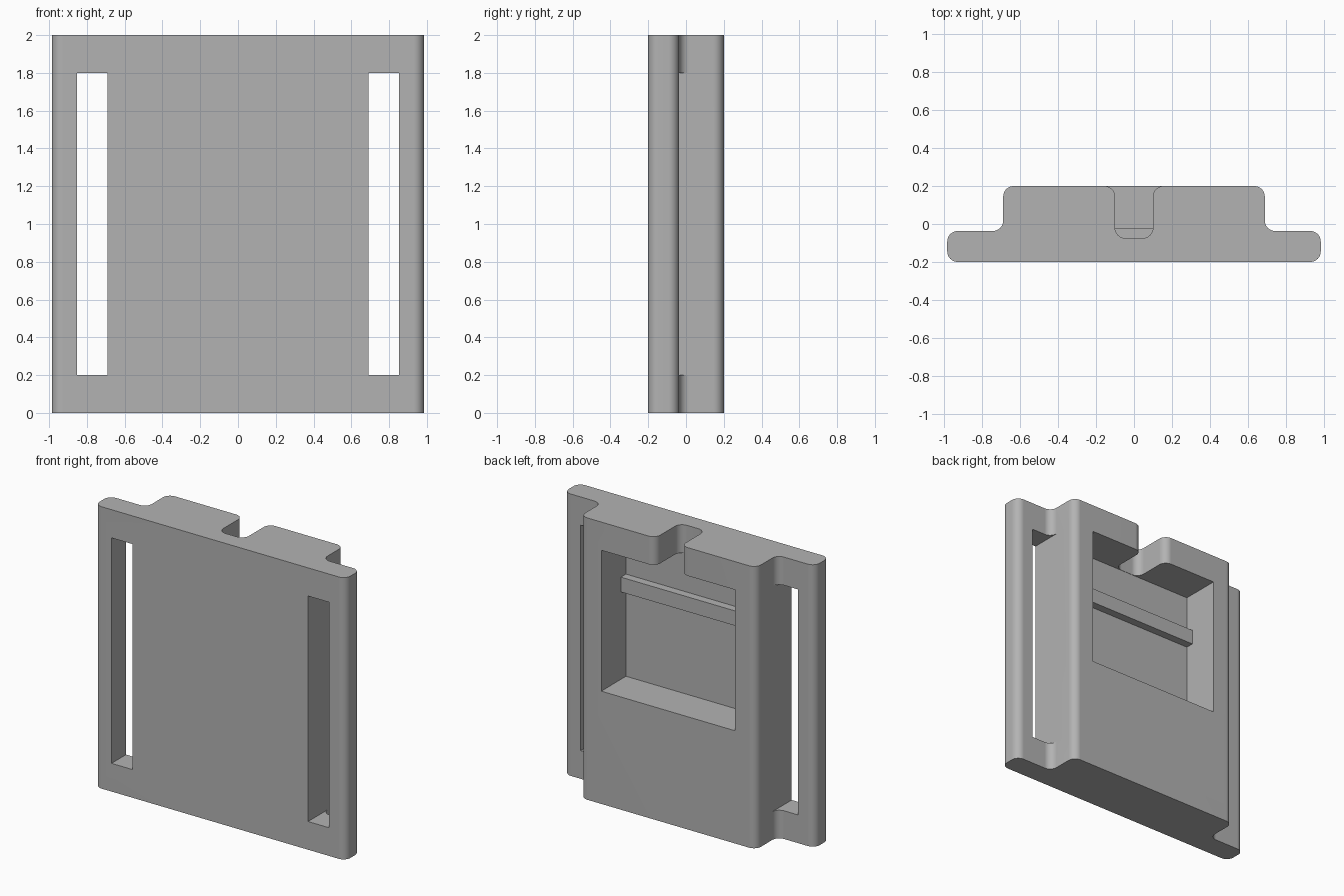
import bpy, bmesh, math
from mathutils import Vector

cube = bpy.data.objects.get("Cube")
if cube:
    bpy.data.objects.remove(cube, do_unlink=True)

grey = bpy.data.materials.new("plain_grey")
grey.use_nodes = True
colour = (0.45, 0.45, 0.45, 1)
grey.diffuse_color = colour
grey.node_tree.nodes["Principled BSDF"].inputs["Base Color"].default_value = colour

R = 0.055        # radius of every rounded corner
HEIGHT = 2.0
BLOCK = 0.69     # half width of the raised back block


def rounded(corners, steps=8):
    """Outline through (x, y, radius) corners, each one replaced by an arc."""
    out = []
    for i, (x, y, r) in enumerate(corners):
        p = Vector((x, y))
        a = (Vector(corners[i - 1][:2]) - p).normalized()
        b = (Vector(corners[(i + 1) % len(corners)][:2]) - p).normalized()
        centre = p + (a + b) * r
        for k in range(steps + 1 if r else 1):
            t = k / steps * math.pi / 2
            q = centre - r * (b * math.cos(t) + a * math.sin(t))
            if not out or (q - out[-1]).length > 1e-5:
                out.append(q)
    return out


def prism(name, outline, z0, z1):
    """Extrude an outline upwards from z0 to z1."""
    bm = bmesh.new()
    face = bm.faces.new([bm.verts.new((p.x, p.y, z0)) for p in outline])
    top = bmesh.ops.extrude_face_region(bm, geom=[face])["geom"]
    verts = [v for v in top if isinstance(v, bmesh.types.BMVert)]
    bmesh.ops.translate(bm, verts=verts, vec=(0, 0, z1 - z0))
    bmesh.ops.recalc_face_normals(bm, faces=bm.faces)
    mesh = bpy.data.meshes.new(name)
    bm.to_mesh(mesh)
    bm.free()
    mesh.materials.append(grey)
    obj = bpy.data.objects.new(name, mesh)
    bpy.context.collection.objects.link(obj)
    return obj


def box(name, x0, x1, y0, y1, z0, z1):
    return prism(name, [Vector(p) for p in ((x0, y0), (x1, y0), (x1, y1), (x0, y1))], z0, z1)


def select(obj):
    bpy.ops.object.select_all(action="DESELECT")
    obj.select_set(True)
    bpy.context.view_layer.objects.active = obj


def cut(obj, cutter):
    cutter.hide_render = True
    mod = obj.modifiers.new("cut", "BOOLEAN")
    mod.operation, mod.solver, mod.object = "DIFFERENCE", "EXACT", cutter
    select(obj)
    bpy.ops.object.modifier_apply(modifier=mod.name)
    bpy.data.objects.remove(cutter, do_unlink=True)


# Body: flanged plate with a raised block on its back
half = [(0.985, -0.2, R), (0.985, -0.037, R), (BLOCK, -0.037, R), (BLOCK, 0.2, R)]
body = prism("body", rounded(half + [(-x, y, r) for x, y, r in reversed(half)]), 0, HEIGHT)

# Strap slots through both flanges
for side in (-1, 1):
    xs = sorted((side * BLOCK, side * 0.853))
    cut(body, box("slot_cutter", *xs, -0.4, 0.4, 0.2, 1.8))

# Pocket in the back
cut(body, box("pocket_cutter", -0.525, 0.525, -0.077, 0.4, 0.8, 1.8))

# Notch from the top down into the pocket, with a flared mouth
mouth = 0.1 + R
half = [(0.1, -0.075, R), (0.1, 0.2, R), (mouth, 0.2, 0), (mouth, 0.3, 0)]
notch = rounded(half + [(-x, y, r) for x, y, r in reversed(half)])
cut(body, prism("notch_cutter", notch, 1.75, 2.2))

# Ledge across the pocket floor
box("pocket_ledge", -0.53, 0.53, -0.09, -0.02, 1.42, 1.525)

# Smooth rounded corners, keep edges crisp
select(body)
bpy.ops.object.shade_smooth_by_angle(angle=math.radians(30))
body.modifiers.new("even_shading", "WEIGHTED_NORMAL").keep_sharp = True
